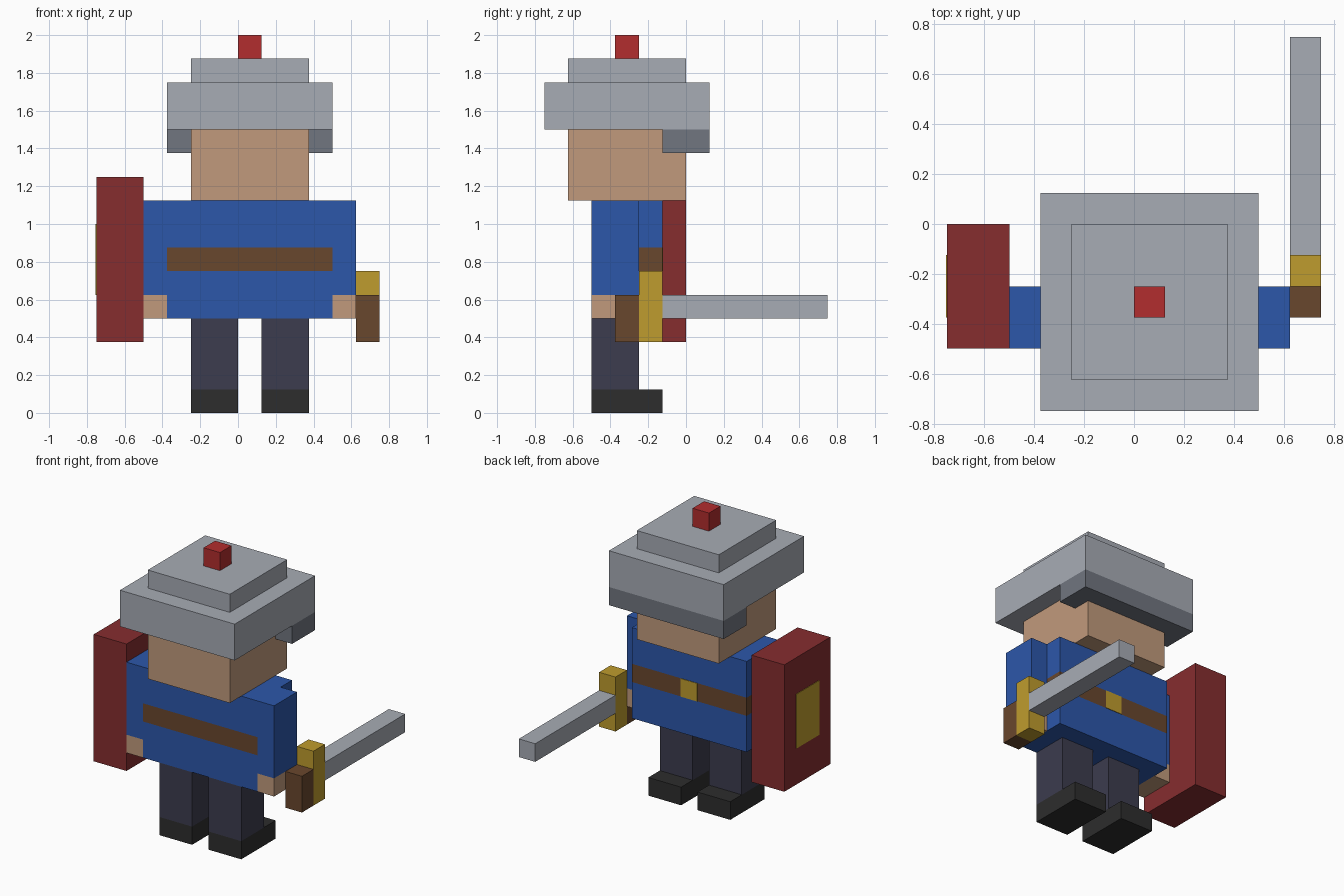
import bpy
import bmesh
from mathutils import Vector

cube = bpy.data.objects.get("Cube")
if cube:
    bpy.data.objects.remove(cube, do_unlink=True)

UNIT = 0.125   # one block of the model
PLATE = 0.03   # thickness of painted plates, in blocks


def material(name, rgb):
    """Flat colour given as 0-255 sRGB, stored as linear."""
    linear = []
    for c in rgb:
        c /= 255
        linear.append(c / 12.92 if c < 0.04045 else ((c + 0.055) / 1.055) ** 2.4)
    colour = (*linear, 1)
    mat = bpy.data.materials.new(name)
    mat.use_nodes = True
    mat.diffuse_color = colour
    node = next(n for n in mat.node_tree.nodes if n.type == "BSDF_PRINCIPLED")
    node.inputs["Base Color"].default_value = colour
    node.inputs["Roughness"].default_value = 0.8
    return mat


steel = material("steel", (167, 172, 181))
dark_steel = material("dark steel", (113, 118, 128))
red = material("bright red", (178, 45, 46))
dark_red = material("dark red", (134, 45, 47))
skin = material("skin", (193, 154, 124))
blue = material("blue cloth", (44, 87, 170))
leather = material("brown leather", (105, 71, 45))
gold = material("gold", (191, 156, 46))
trousers = material("dark trousers", (60, 60, 78))
black = material("black boots", (45, 45, 45))


def block(name, mat, x, y, z):
    """Box spanning the given (low, high) ranges, in blocks."""
    low, high = (Vector(corner) * UNIT for corner in zip(x, y, z))
    size = high - low
    bm = bmesh.new()
    bmesh.ops.create_cube(bm, size=1)
    bmesh.ops.scale(bm, vec=size, verts=bm.verts)
    mesh = bpy.data.meshes.new(name)
    bm.to_mesh(mesh)
    bm.free()
    mesh.materials.append(mat)
    obj = bpy.data.objects.new(name, mesh)
    obj.location = (low + high) / 2
    bpy.context.collection.objects.link(obj)
    return obj


# Legs, boots, arms and hands
for side, leg_x, arm_x in (("right", -2, -4), ("left", 1, 4)):
    block(side + "_boot", black, (leg_x, leg_x + 2), (-4, -1), (0, 1))
    block(side + "_leg", trousers, (leg_x, leg_x + 2), (-4, -2), (1, 4))
    block(side + "_hand", skin, (arm_x, arm_x + 1), (-4, -2), (4, 5))
    block(side + "_arm", blue, (arm_x, arm_x + 1), (-4, -2), (5, 9))

# Torso with belt and buckle
torso_x, torso_y = (-3, 4), (-4, -1)
block("tunic_skirt", blue, torso_x, torso_y, (4, 6))
block("belt", leather, torso_x, torso_y, (6, 7))
block("tunic_chest", blue, torso_x, torso_y, (7, 9))
block("buckle", gold, (0, 1), (-1, -1 + PLATE), (6, 7))

# Head and helmet
block("head", skin, (-2, 3), (-5, 0), (9, 12))
block("helmet_visor", dark_steel, (-3, 4), (-1, 1), (11, 12))
block("helmet_brim", steel, (-3, 4), (-6, 1), (12, 14))
block("helmet_crown", steel, (-2, 3), (-5, 0), (14, 15))
block("helmet_knob", red, (0, 1), (-3, -2), (15, 16))

# Shield with emblem plate
block("shield", dark_red, (-6, -4), (-4, 0), (3, 10))
block("shield_emblem", gold, (-6 - PLATE, -6), (-3, -1), (5, 8))

# Sword
block("sword_grip", leather, (5, 6), (-3, -2), (3, 5))
block("sword_guard", gold, (5, 6), (-2, -1), (3, 6))
block("sword_blade", steel, (5, 6), (-1, 6), (4, 5))
